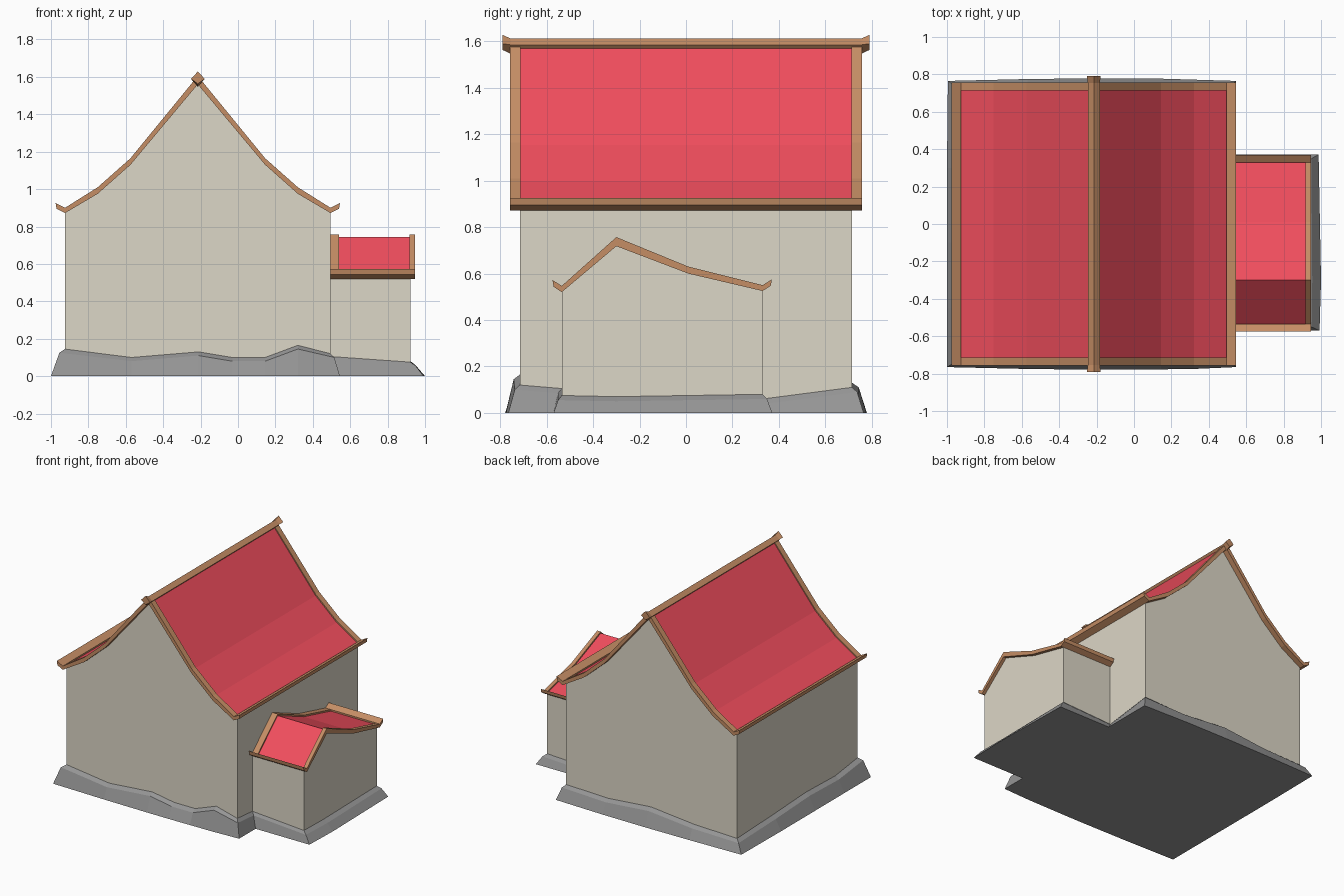
import bpy, bmesh

if "Cube" in bpy.data.objects:
    bpy.data.objects.remove(bpy.data.objects["Cube"])


def material(name, rgb):
    m = bpy.data.materials.new(name)
    m.diffuse_color = (*rgb, 1)
    m.use_nodes = True
    m.node_tree.nodes["Principled BSDF"].inputs["Base Color"].default_value = m.diffuse_color
    return m


WALL = material("plaster", (0.72, 0.68, 0.57))
WOOD = material("wood", (0.56, 0.27, 0.13))
RED = material("red_tiles", (0.88, 0.075, 0.11))
STONE = material("stone", (0.3, 0.3, 0.3))


def loft(name, rings, mat, cap_end=True):
    """Skin a list of closed rings and cap the ends."""
    bm = bmesh.new()
    rows = [[bm.verts.new(p) for p in ring] for ring in rings]
    n = len(rows[0])
    for a, b in zip(rows, rows[1:]):
        for i in range(n):
            j = (i + 1) % n
            bm.faces.new((a[i], a[j], b[j], b[i]))
    bm.faces.new(rows[0])
    if cap_end:
        bm.faces.new(rows[-1])
    bmesh.ops.recalc_face_normals(bm, faces=bm.faces)
    me = bpy.data.meshes.new(name)
    bm.to_mesh(me)
    bm.free()
    me.materials.append(mat)
    ob = bpy.data.objects.new(name, me)
    bpy.context.collection.objects.link(ob)
    return ob


def prism(name, profile, axis, a, b, mat):
    """Extrude a (horizontal, z) profile along x or y from a to b."""
    def at(t):
        return [(t, u, z) if axis == "x" else (u, t, z) for u, z in profile]
    return loft(name, [at(a), at(b)], mat)


def house(name, top, low, axis, start, end, trims, floor=0.02, eave=0.05):
    """Walls, red roof slab, gable trims and upturned eaves for one wing."""
    (u0, z0), (u1, z1) = low[0], low[-1]
    prism(name + "_walls", [(u0, floor)] + low + [(u1, floor)], axis, start, end, WALL)
    inset = [(u, z - 0.012) for u, z in top]
    prism(name + "_roof", inset + low[::-1], axis, start, end, RED)
    for i, (a, b) in enumerate(trims):
        prism(f"{name}_gable_trim_{i}", top + low[::-1], axis, a, b, WOOD)
    lo = min(t[0] for t in trims)
    hi = max(t[1] for t in trims)
    for side, s, t, l in (("a", -1, top[0], low[0]), ("b", 1, top[-1], low[-1])):
        prof = [t, (t[0] + s * eave, t[1] + 0.025),
                (l[0] + s * (eave - 0.005), l[1] + 0.023), l]
        prism(f"{name}_eave_{side}", prof, axis, lo, hi, WOOD)


# Main wing: curved gable profile mirrored about its ridge
RX = -0.215
half_top = [(0.71, 0.9), (0.535, 1.01), (0.36, 1.165)]
half_low = [(0.71, 0.872), (0.535, 0.975), (0.36, 1.13)]


def mirrored(half, peak):
    return ([(RX - d, z) for d, z in half] + [(RX, peak)]
            + [(RX + d, z) for d, z in reversed(half)])


house("main", mirrored(half_top, 1.605), mirrored(half_low, 1.56), "y",
      -0.715, 0.715, [(-0.757, -0.713), (0.713, 0.757)])

# Ridge beam: diamond section with flared ends
ridge = []
for y, hw, top, mid, bot in ((-0.79, 0.037, 1.628, 1.59, 1.563),
                             (-0.755, 0.032, 1.612, 1.585, 1.547),
                             (0.755, 0.032, 1.612, 1.585, 1.547),
                             (0.79, 0.037, 1.628, 1.59, 1.563)):
    ridge.append([(RX, y, top), (RX + hw, y, mid), (RX, y, bot), (RX - hw, y, mid)])
loft("ridge_beam", ridge, WOOD)

# Side annex with a lopsided roof
house("annex",
      [(-0.535, 0.547), (-0.3, 0.757), (0.01, 0.63), (0.33, 0.55)],
      [(-0.535, 0.52), (-0.3, 0.718), (0.01, 0.6), (0.33, 0.525)],
      "x", 0.495, 0.922, [(0.495, 0.54), (0.918, 0.947)], eave=0.04)

# Rough stone footing: wall point, contact height, outward spread at the ground
footing = [
    (-.925, -.715, .145, -.075, -.05), (-.57, -.715, .10, 0, -.06),
    (-.21, -.715, .13, 0, -.064), (-.03, -.715, .10, 0, -.064),
    (.145, -.715, .10, 0, -.062), (.32, -.715, .165, 0, -.06),
    (.495, -.715, .12, .05, -.05), (.495, -.535, .105, .05, -.035),
    (.922, -.535, .075, .07, -.035), (.922, -.3, .07, .078, 0),
    (.922, .33, .08, .065, .042), (.495, .33, .06, .05, .042),
    (.495, .715, .11, .05, .05), (.145, .715, .10, 0, .062),
    (-.21, .715, .13, 0, .064), (-.57, .715, .095, 0, .06),
    (-.925, .715, .085, -.07, .05), (-.925, .3, .10, -.075, 0),
    (-.925, -.1, .12, -.075, 0), (-.925, -.45, .11, -.075, 0),
]
loft("stone_footing", [
    [(x + dx, y + dy, 0) for x, y, h, dx, dy in footing],
    [(x + dx * 0.4, y + dy * 0.45, h - 0.02) for x, y, h, dx, dy in footing],
    [(x, y, h) for x, y, h, dx, dy in footing],
], STONE, cap_end=False)
